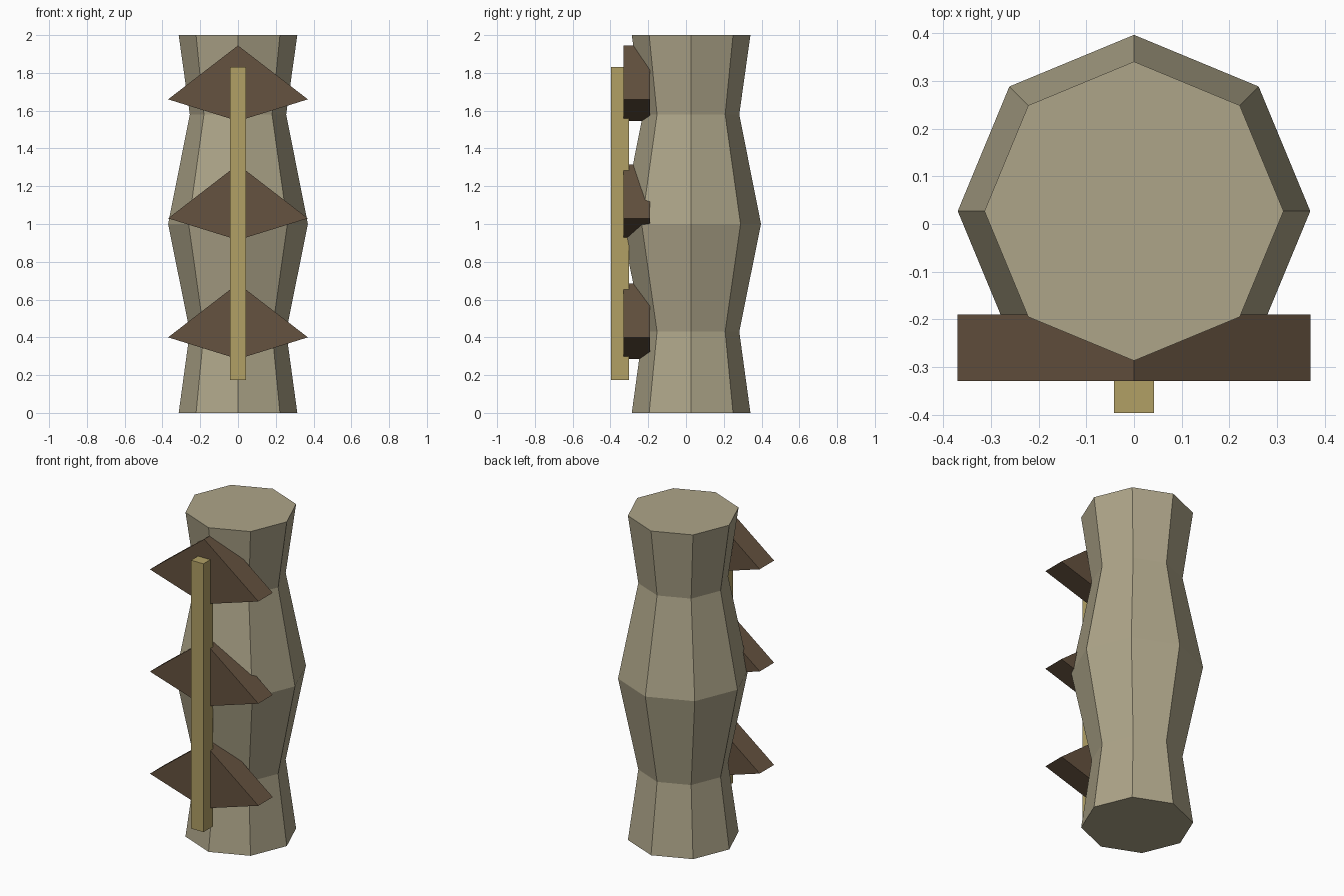
import bpy, bmesh
from math import cos, sin, pi

if "Cube" in bpy.data.objects:
    bpy.data.objects.remove(bpy.data.objects["Cube"])


def loft(name, rings, color):
    """Solid skinned through equal-length point rings, capped at both ends."""
    bm = bmesh.new()
    loops = [[bm.verts.new(p) for p in ring] for ring in rings]
    n = len(loops[0])
    for a, b in zip(loops, loops[1:]):
        for i in range(n):
            j = (i + 1) % n
            bm.faces.new((a[i], a[j], b[j], b[i]))
    bm.faces.new(loops[0][::-1])
    bm.faces.new(loops[-1])
    bmesh.ops.recalc_face_normals(bm, faces=bm.faces[:])
    mesh = bpy.data.meshes.new(name)
    bm.to_mesh(mesh)
    bm.free()
    mat = bpy.data.materials.get(color[0]) or bpy.data.materials.new(color[0])
    mat.diffuse_color = color[1]
    mat.use_nodes = True
    mat.node_tree.nodes["Principled BSDF"].inputs["Base Color"].default_value = mat.diffuse_color
    mesh.materials.append(mat)
    obj = bpy.data.objects.new(name, mesh)
    bpy.context.collection.objects.link(obj)


STONE = ("stone", (0.42, 0.375, 0.25, 1))
BROWN = ("dark_wood", (0.13, 0.085, 0.05, 1))
TAN = ("tan_wood", (0.44, 0.35, 0.13, 1))

# Eight-sided column with a bulging waist
profile = [(0.314, 0), (0.255, 0.43), (0.37, 1.0), (0.255, 1.58), (0.314, 2.0)]
loft("column", [[(r * cos(i * pi / 4), 0.027 + r * sin(i * pi / 4), z)
                 for i in range(8)] for r, z in profile], STONE)

# Three kite-shaped blades across the front
for k, z in enumerate((0.40, 1.03, 1.66)):
    kite = [(-0.37, z), (0, z - 0.115), (0.37, z), (0, z + 0.285)]
    loft(f"blade_{k + 1}", [[(x, y, h) for x, h in kite]
                            for y in (-0.33, -0.19)], BROWN)

# Upright strip joining the blades
loft("front_strip", [[(x, y, z) for x, y in ((-0.042, -0.397), (0.042, -0.397),
                                             (0.042, -0.302), (-0.042, -0.302))]
                     for z in (0.175, 1.83)], TAN)
